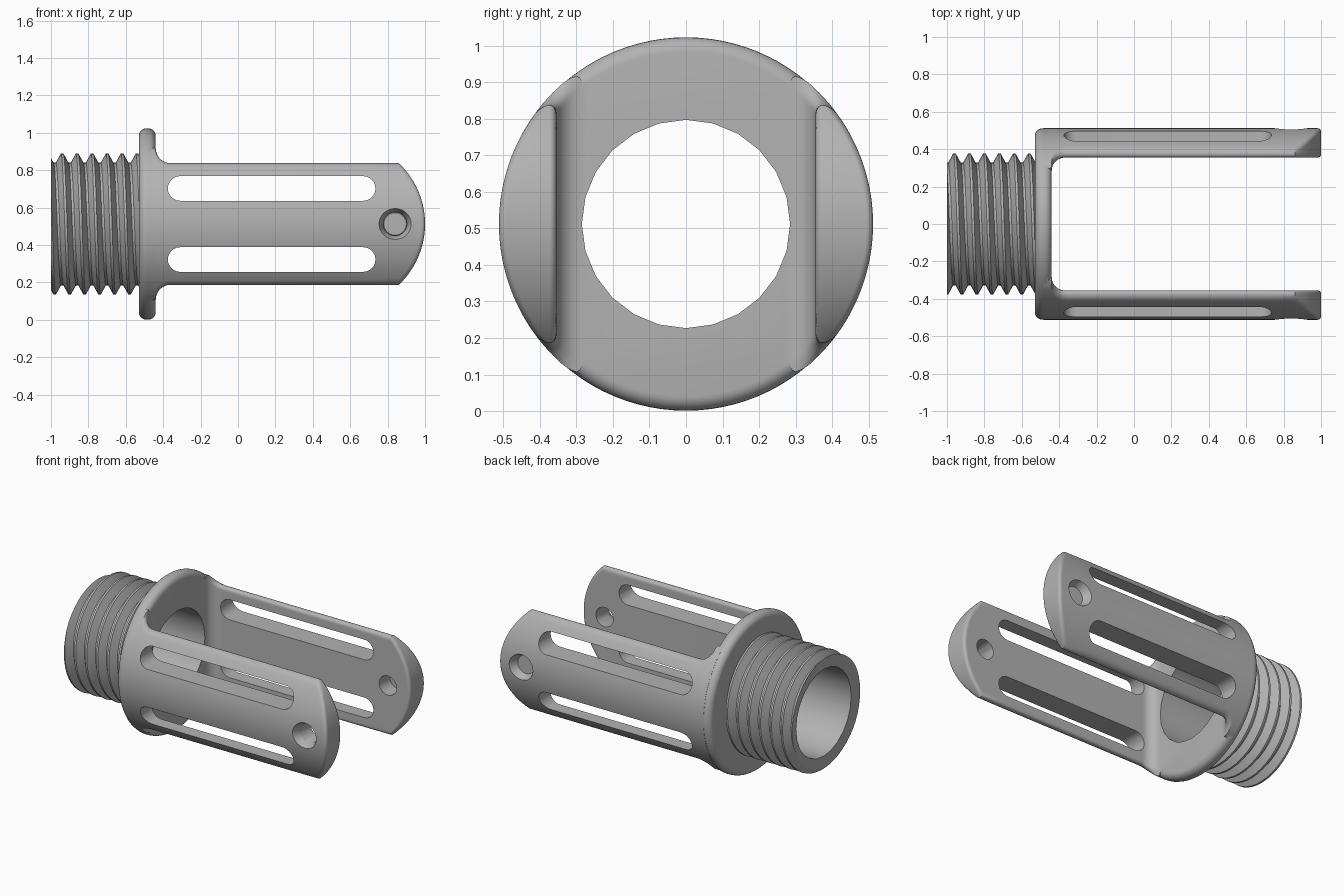
import bpy, bmesh, math
from mathutils import Matrix

if "Cube" in bpy.data.objects:
    bpy.data.objects.remove(bpy.data.objects["Cube"])

CZ = 0.512          # height of the long axis
R = 0.512           # outer radius of flange and arms
BORE = 0.285
FLANGE_BACK, FLANGE_FRONT = -0.53, -0.44

grey = bpy.data.materials.new("grey_plastic")
grey.use_nodes = True
grey.diffuse_color = (0.45, 0.45, 0.45, 1)
grey.node_tree.nodes["Principled BSDF"].inputs["Base Color"].default_value = grey.diffuse_color


def finish(name, bm):
    bmesh.ops.remove_doubles(bm, verts=bm.verts, dist=1e-5)
    bmesh.ops.recalc_face_normals(bm, faces=bm.faces)
    mesh = bpy.data.meshes.new(name)
    bm.to_mesh(mesh)
    bm.free()
    mesh.materials.append(grey)
    obj = bpy.data.objects.new(name, mesh)
    obj.location.z = CZ
    bpy.context.collection.objects.link(obj)
    return obj


def skin(bm, rings, closed=True):
    """Join consecutive rings of vertices with quads."""
    for a, b in zip(rings, rings[1:]):
        n = len(a)
        for i in range(n if closed else n - 1):
            j = (i + 1) % n
            bm.faces.new((a[i], a[j], b[j], b[i]))


def boolean(target, tool, operation):
    mod = target.modifiers.new(operation, 'BOOLEAN')
    mod.operation, mod.object, mod.solver = operation, tool, 'EXACT'
    bpy.context.view_layer.update()
    with bpy.context.temp_override(object=target, active_object=target):
        bpy.ops.object.modifier_apply(modifier=mod.name)
    bpy.data.objects.remove(tool)


def smooth(obj, angle=30):
    bpy.ops.object.select_all(action='DESELECT')
    obj.select_set(True)
    bpy.context.view_layer.objects.active = obj
    bpy.ops.object.shade_smooth_by_angle(angle=math.radians(angle))


def cone(name, r1, r2, depth, centre, axis, segments):
    bm = bmesh.new()
    turn = Matrix.Rotation(math.pi / 2, 4, 'Y') if axis == 'x' else Matrix.Rotation(-math.pi / 2, 4, 'X')
    bmesh.ops.create_cone(bm, cap_ends=True, segments=segments, radius1=r1, radius2=r2,
                          depth=depth, matrix=Matrix.Translation(centre) @ turn)
    return finish(name, bm)


# Flange: revolved disc with a rounded rim
def make_flange():
    rim, steps, n = 0.04, 6, 96
    arc = [math.pi / 2 * i / steps for i in range(steps + 1)]
    rr = R - 0.001 - rim
    profile = [(FLANGE_BACK + rim * (1 - math.sin(a)), rr + rim * math.cos(a)) for a in reversed(arc)]
    profile += [(FLANGE_FRONT - rim * (1 - math.sin(a)), rr + rim * math.cos(a)) for a in arc]
    bm = bmesh.new()
    rings = [[bm.verts.new((x, r * math.cos(2 * math.pi * i / n), r * math.sin(2 * math.pi * i / n)))
              for i in range(n)] for x, r in profile]
    skin(bm, rings)
    bm.faces.new(rings[0])
    bm.faces.new(rings[-1])
    return finish("body", bm)


# Arm: lofted along x, flared into the flange and rounded at the tip
def make_arm(side):
    half, inner, edge = 0.325, 0.355, 0.019
    fillet_h, fillet_y = 0.08, 0.07
    tip_r = 0.447
    tip_c = 1 - tip_r
    corner = math.asin(half / tip_r)
    steps = 8
    stations = [FLANGE_BACK + 0.045]
    stations += [FLANGE_FRONT + fillet_h * (1 - math.cos(math.pi / 2 * i / steps)) for i in range(steps + 1)]
    stations += [0.2, 0.7]
    stations += [tip_c + tip_r * math.cos(corner * (1 - i / 24)) for i in range(25)]

    def flare(x, size):
        t = min(1, max(0, (x - FLANGE_FRONT) / size))
        return size * (1 - math.sqrt(1 - (1 - t) ** 2))

    # closely spaced rows near both long edges
    rows = [math.sin(math.pi / 2 * i / 20) for i in range(-20, 21)]
    bm = bmesh.new()
    rings = []
    for x in stations:
        h = half + flare(x, fillet_h)
        if x > tip_c:
            h = min(h, math.sqrt(max(0, tip_r ** 2 - (x - tip_c) ** 2)))
        y_in = inner - flare(x, fillet_y)
        outside, inside = [], []
        for v in rows:
            z = h * v
            gap = h - abs(z)
            if x > tip_c:
                gap = min(half - abs(z), tip_r - math.hypot(x - tip_c, z))
            u = min(edge, max(0, edge - gap))
            d = edge - math.sqrt(edge ** 2 - u ** 2)
            d = min(d, 0.48 * (math.sqrt(R * R - z * z) - y_in))
            outside.append((x, side * (math.sqrt(R * R - z * z) - d), z))
            inside.append((x, side * (y_in + d), z))
        rings.append([bm.verts.new(p) for p in outside + inside[::-1]])
    skin(bm, rings)
    bm.faces.new(rings[0])
    return finish("arm", bm)


# Slot cutter: stadium outline pushed through both arms
def make_slot(z):
    x0, x1, r, n = -0.375, 0.735, 0.066, 12
    outline = []
    for x, start in ((x1 - r, -math.pi / 2), (x0 + r, math.pi / 2)):
        outline += [(x + r * math.cos(start + math.pi * i / n), z + r * math.sin(start + math.pi * i / n))
                    for i in range(n + 1)]
    bm = bmesh.new()
    rings = [[bm.verts.new((x, y, z)) for x, z in outline] for y in (-0.7, 0.7)]
    skin(bm, rings)
    for ring in rings:
        bm.faces.new(ring)
    return finish("slot_cutter", bm)


# Threaded tube: helical ridge outside, faceted bore inside
def make_thread():
    n, pitch, crest, root = 48, 0.08, 0.378, 0.328
    x0, x1 = -1.0, FLANGE_BACK + 0.002
    shape = [(-0.08, crest), (0.08, crest), (0.42, root), (0.58, root), (0.92, crest)]

    def radius(phase):
        f = (phase + 0.08) % 1 - 0.08
        for (a, ra), (b, rb) in zip(shape, shape[1:]):
            if f <= b:
                return ra + (rb - ra) * (f - a) / (b - a)
        return crest

    bm = bmesh.new()
    columns = []
    for j in range(n + 1):
        t = 2 * math.pi * j / n
        bore = BORE * (math.cos(math.pi / 24) if j % 2 else 1)
        start = -0.94 + pitch * j / n
        points = [(x1, bore), (x0, bore)]
        for k in range(-3, 8):
            for f, _ in shape[:4]:
                x = min(x1, max(x0, start + (k + f) * pitch))
                points.append((x, radius((x - start) / pitch)))
        columns.append([bm.verts.new((x, -r * math.sin(t), r * math.cos(t))) for x, r in points])
    skin(bm, columns, closed=False)
    return finish("threaded_tube", bm)


body = make_flange()
for side in (-1, 1):
    boolean(body, make_arm(side), 'UNION')
boolean(body, cone("bore_cutter", BORE, BORE, 0.4, (-0.5, 0, 0), 'x', 24), 'DIFFERENCE')
for z in (-0.19, 0.19):
    boolean(body, make_slot(z), 'DIFFERENCE')

# Countersunk pin holes
boolean(body, cone("pin_cutter", 0.063, 0.063, 1.4, (0.84, 0, 0), 'y', 32), 'DIFFERENCE')
for side in (-1, 1):
    radii = (0.06, 0.095) if side > 0 else (0.095, 0.06)
    boolean(body, cone("sink_cutter", *radii, 0.07, (0.84, side * 0.495, 0), 'y', 32), 'DIFFERENCE')

smooth(body)
smooth(make_thread(), 25)
